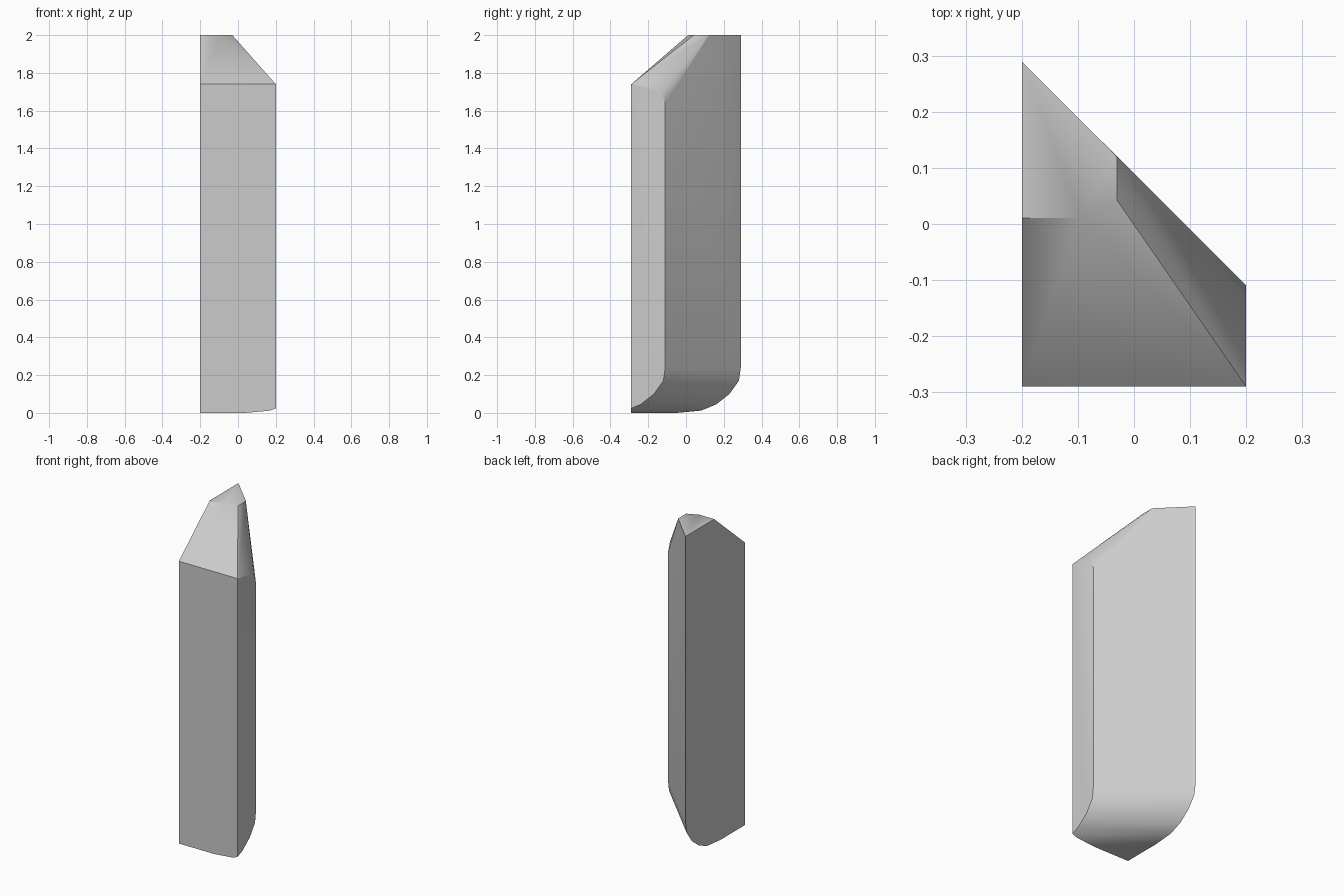
import bpy, bmesh
from mathutils import Vector as V

cube = bpy.data.objects.get("Cube")
if cube:
    bpy.data.objects.remove(cube, do_unlink=True)

grey = bpy.data.materials.new("stone_grey")
grey.use_nodes = True
colour = (0.6, 0.6, 0.6, 1)
grey.diffuse_color = colour
grey.node_tree.nodes["Principled BSDF"].inputs["Base Color"].default_value = colour

INSIDE = V((0, 0, 1))


def cut(bm, a, b, c):
    """Slice off everything beyond the plane through three points and cap it."""
    normal = (b - a).cross(c - a).normalized()
    if normal.dot(INSIDE - a) > 0:
        normal = -normal
    bmesh.ops.bisect_plane(bm, geom=bm.verts[:] + bm.edges[:] + bm.faces[:], dist=1e-5,
                           plane_co=a, plane_no=normal, clear_outer=True)
    rim = [e for e in bm.edges if e.is_boundary]
    if rim:
        bmesh.ops.holes_fill(bm, edges=rim, sides=0)


# Four-sided column with one diagonal side
bm = bmesh.new()
outline = [(-0.2, -0.29), (0.2, -0.29), (0.2, -0.11), (-0.2, 0.29)]
base = bm.faces.new([bm.verts.new((x, y, 0)) for x, y in outline])
grown = bmesh.ops.extrude_face_region(bm, geom=[base])["geom"]
bmesh.ops.translate(bm, vec=(0, 0, 2), verts=[g for g in grown if isinstance(g, bmesh.types.BMVert)])
bmesh.ops.recalc_face_normals(bm, faces=bm.faces[:])

# Rounded foot below the diagonal side: profile as (x + y, z)
foot = [(0.09, 0.24), (0.08, 0.17), (0.03, 0.10), (-0.04, 0.045), (-0.12, 0.012), (-0.25, 0)]
for (s, z), (t, w) in zip(foot, foot[1:]):
    a = V((s / 2, s / 2, z))
    cut(bm, a, V((t / 2, t / 2, w)), a + V((1, -1, 0)))

# Sloped tip: front slope, narrow corner slope, right slope
corner = V((0.2, -0.29, 1.74))
ridge = V((-0.03, 0.042, 2))
peak = V((-0.03, 0.118, 2))
cut(bm, corner, V((-0.2, -0.29, 1.74)), V((-0.2, 0.011, 2)))
cut(bm, corner, V((-0.095, 0.012, 2)), ridge)
cut(bm, corner, ridge, peak)

# Soft blend from the right slope into the diagonal side
blend = [corner, V((0.2, -0.2, 1.727)), V((0.2, -0.13, 1.7)), V((0.2, -0.11, 1.64))]
for a, b in zip(blend, blend[1:]):
    cut(bm, a, b, peak)

bmesh.ops.remove_doubles(bm, verts=bm.verts[:], dist=0.0005)
bmesh.ops.recalc_face_normals(bm, faces=bm.faces[:])
mesh = bpy.data.meshes.new("stone_column")
bm.to_mesh(mesh)
bm.free()
mesh.materials.append(grey)

column = bpy.data.objects.new("stone_column", mesh)
bpy.context.collection.objects.link(column)
bpy.ops.object.select_all(action="DESELECT")
column.select_set(True)
bpy.context.view_layer.objects.active = column
bpy.ops.object.shade_smooth_by_angle(angle=0.6)
